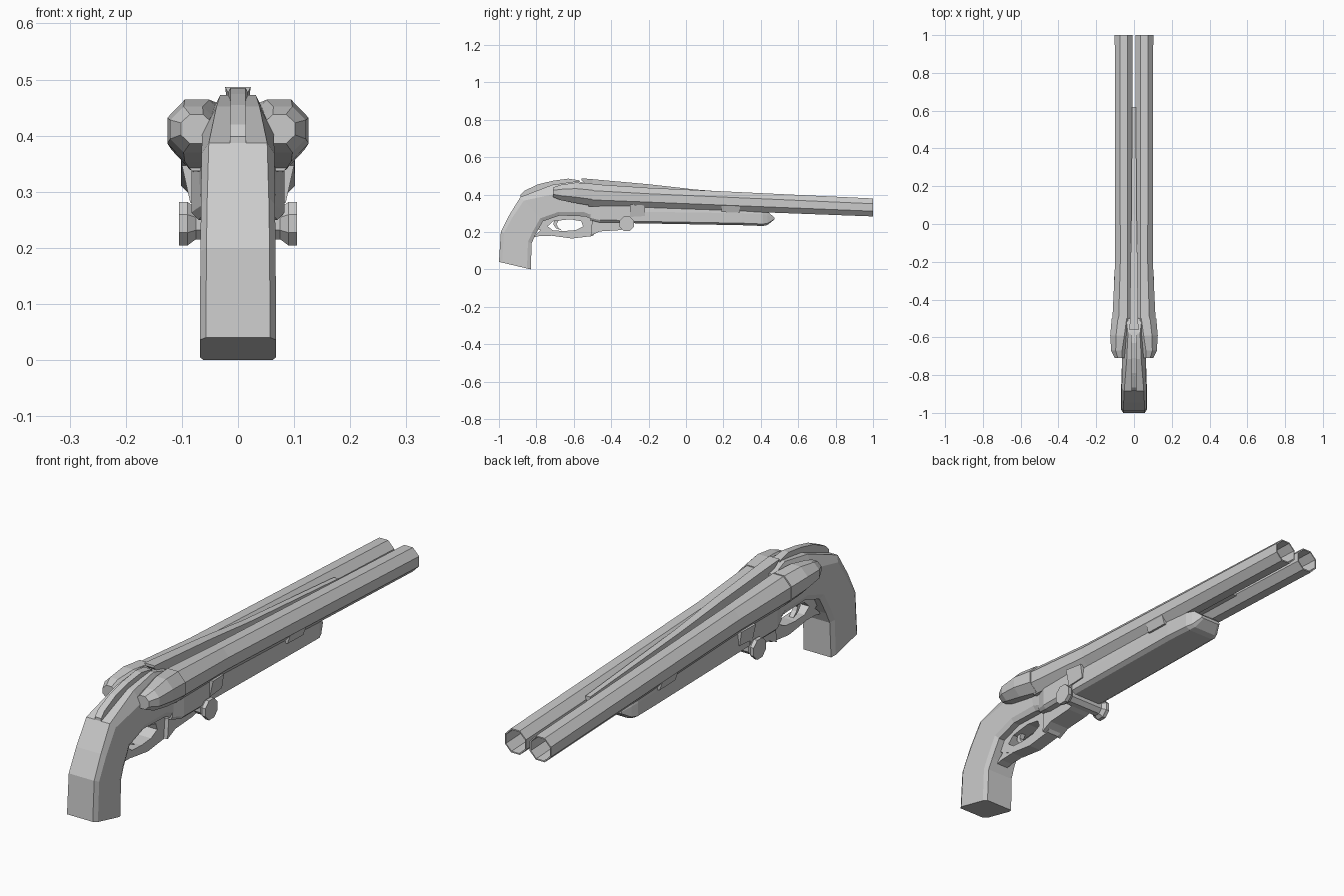
import bpy, bmesh, math

if "Cube" in bpy.data.objects:
    bpy.data.objects.remove(bpy.data.objects["Cube"])


def finish(name, bm):
    bmesh.ops.recalc_face_normals(bm, faces=bm.faces[:])
    me = bpy.data.meshes.new(name)
    bm.to_mesh(me)
    bm.free()
    ob = bpy.data.objects.new(name, me)
    bpy.context.collection.objects.link(ob)
    return ob


def loft(name, rings):
    """Skin a list of equal-length point rings and cap both ends."""
    bm = bmesh.new()
    vs = [[bm.verts.new(p) for p in r] for r in rings]
    n = len(rings[0])
    for a, b in zip(vs, vs[1:]):
        for i in range(n):
            j = (i + 1) % n
            bm.faces.new((a[i], a[j], b[j], b[i]))
    bm.faces.new(vs[0])
    bm.faces.new(vs[-1])
    return finish(name, bm)


def octagon(y, cx, cz, hx, hz):
    """Flat-sided octagon facing along y; hx and hz are half widths over the flats."""
    k = 1 / math.cos(math.pi / 8)
    angs = [math.pi / 8 + i * math.pi / 4 for i in range(8)]
    return [(cx + hx * k * math.cos(a), y, cz + hz * k * math.sin(a)) for a in angs]


def body_ring(low, high, hw, low_r, high_r, shoulder):
    """Chamfered section between a lower and an upper profile point."""
    half = [(0, hw * low_r), (0.12, hw), (shoulder, hw), (1, hw * high_r)]
    pts = [(t, x) for t, x in half] + [(t, -x) for t, x in reversed(half)]
    return [(x, low[0] + (high[0] - low[0]) * t, low[1] + (high[1] - low[1]) * t)
            for t, x in pts]


def strip(name, stations):
    """Bar made of box sections: y, z bottom, z top, half width bottom, half width top."""
    return loft(name, [[(-b, y, z0), (b, y, z0), (t, y, z1), (-t, y, z1)]
                       for y, z0, z1, b, t in stations])


def plate(name, profile, hw):
    """Side profile (y, z) extruded across x."""
    return loft(name, [[(x, y, z) for y, z in profile] for x in (-hw, hw)])


# Grip and receiver in one curved body
body = [((-.83, 0), (-1, .04), .068, .9, .84, .9),
        ((-.825, .14), (-.99, .2), .067, .88, .84, .9),
        ((-.805, .185), (-.945, .29), .066, .86, .83, .88),
        ((-.765, .257), (-.885, .387), .065, .85, .8, .85),
        ((-.675, .288), (-.715, .452), .064, .85, .6, .7),
        ((-.54, .283), (-.58, .472), .064, .85, .5, .65),
        ((-.475, .257), (-.5, .452), .07, .85, .6, .65)]
loft("grip_body", [body_ring(*s) for s in body])
lower = [((-.51, .262), (-.51, .37), .066, .9, .9, .9),
         ((-.46, .25), (-.46, .36), .083, .85, .9, .88),
         ((-.29, .25), (-.29, .35), .083, .85, .9, .88)]
loft("receiver_lower", [body_ring(*s) for s in lower])

# Barrels with open bores, and the breech bulbs behind them
for s, side in ((1, "right"), (-1, "left")):
    loft("barrel_" + side, [octagon(-.52, s * .058, .397, .057, .06),
                            octagon(-.2, s * .053, .382, .047, .054),
                            octagon(1, s * .055, .331, .047, .048),
                            octagon(1, s * .055, .331, .042, .043),
                            octagon(.6, s * .055, .348, .04, .041)])
    loft("breech_bulb_" + side, [octagon(-.71, s * .074, .412, .028, .026),
                                 octagon(-.67, s * .08, .411, .041, .041),
                                 octagon(-.59, s * .073, .409, .053, .055),
                                 octagon(-.5, s * .062, .399, .056, .06)])

# Sighting rib: raised at the rear, sinking between the barrels
strip("barrel_rib", [(-.56, .477, .487, .018, .023), (-.5, .43, .482, .016, .022),
                     (-.2, .36, .455, .013, .018), (.05, .34, .427, .01, .014),
                     (.62, .32, .382, .009, .01)])

# Top lever running over the back of the grip
strip("top_lever", [(-.885, .378, .398, .014, .014), (-.865, .385, .42, .014, .014),
                    (-.79, .41, .455, .013, .013), (-.71, .43, .474, .013, .013),
                    (-.63, .45, .485, .014, .014), (-.57, .45, .476, .018, .018)])

# Forend under the barrels
fore = [(-.3, .247, .335, .078), (.3, .236, .328, .078), (.41, .232, .322, .074),
        (.435, .237, .309, .064), (.472, .266, .278, .045)]
loft("forend", [body_ring((y, z0), (y, z1), w, .78, .95, .7) for y, z0, z1, w in fore])

# Forend clip and receiver bracket
strip("forend_clip", [(.19, .306, .342, .086, .098), (.29, .303, .337, .086, .098)])
strip("forend_bracket", [(-.3, .28, .347, .085, .1), (-.22, .285, .342, .083, .092)])

# Hinge pin with wider end caps
def x_disc(x, r):
    return [(x, -.317 + r * math.cos(a), .243 + r * math.sin(a))
            for a in [math.pi / 8 + i * math.pi / 4 for i in range(8)]]


loft("hinge_pin", [x_disc(x, r) for x, r in
                   ((-.105, .042), (-.09, .042), (-.075, .03),
                    (.075, .03), (.09, .042), (.105, .042))])

# Trigger guard: frame around an opening
inner = [(-.74, .23), (-.71, .257), (-.62, .268), (-.56, .257),
         (-.55, .23), (-.59, .21), (-.65, .205), (-.71, .208)]
outer = [(-.79, .215), (-.75, .282), (-.62, .3), (-.5, .29),
         (-.46, .22), (-.5, .178), (-.61, .165), (-.72, .18)]
bm = bmesh.new()
loops = [[bm.verts.new((x, y, z)) for y, z in prof]
         for x, prof in ((-.028, outer), (.028, outer), (.028, inner), (-.028, inner))]
for k in range(4):
    a, b = loops[k], loops[(k + 1) % 4]
    for i in range(8):
        j = (i + 1) % 8
        bm.faces.new((a[i], a[j], b[j], b[i]))
finish("trigger_guard", bm)
plate("guard_tail", [(-.82, .17), (-.785, .178), (-.71, .18), (-.72, .205), (-.77, .215)], .026)
plate("guard_front", [(-.51, .18), (-.46, .203), (-.35, .21), (-.3, .225), (-.3, .26),
                      (-.5, .28)], .045)

# Trigger
plate("trigger", [(-.70, .275), (-.71, .24), (-.695, .22), (-.665, .208),
                  (-.685, .226), (-.692, .242), (-.675, .275)], .01)
